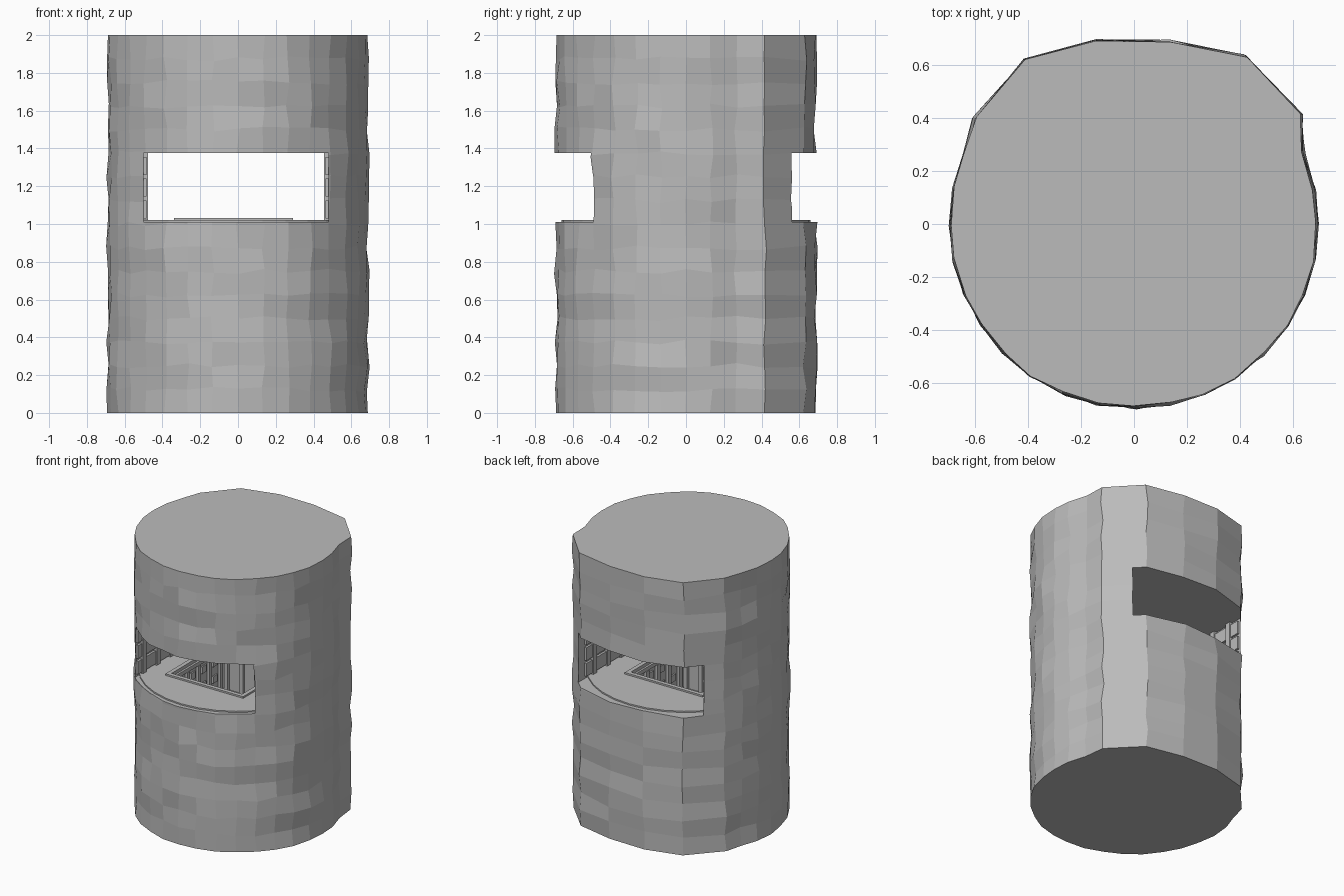
import bpy, bmesh, math, random

random.seed(7)
if "Cube" in bpy.data.objects:
    bpy.data.objects.remove(bpy.data.objects["Cube"], do_unlink=True)


def material(name, rgb):
    m = bpy.data.materials.new(name)
    m.use_nodes = True
    m.diffuse_color = (*rgb, 1)
    m.node_tree.nodes["Principled BSDF"].inputs["Base Color"].default_value = (*rgb, 1)
    return m


stone = material("stone grey", (0.5, 0.5, 0.5))


def finish(name, bm):
    bmesh.ops.recalc_face_normals(bm, faces=bm.faces)
    me = bpy.data.meshes.new(name)
    bm.to_mesh(me)
    bm.free()
    ob = bpy.data.objects.new(name, me)
    bpy.context.collection.objects.link(ob)
    me.materials.append(stone)
    return ob


def boxes(name, spans):
    """One object from (low corner, high corner) pairs."""
    bm = bmesh.new()
    for lo, hi in spans:
        for v in bmesh.ops.create_cube(bm, size=1)["verts"]:
            v.co = [(a + b) / 2 + c * (b - a) for a, b, c in zip(lo, hi, v.co)]
    return finish(name, bm)


def cut(target, cutter, operation="DIFFERENCE"):
    mod = target.modifiers.new("cut", "BOOLEAN")
    mod.object, mod.operation, mod.solver = cutter, operation, "EXACT"
    bpy.context.view_layer.objects.active = target
    bpy.ops.object.modifier_apply(modifier=mod.name)
    bpy.data.objects.remove(cutter, do_unlink=True)


# Key dimensions: slot, pit
X0, X1, FLOOR, CEIL = -0.5, 0.48, 1.02, 1.375
PX0, PX1, PY0, PY1, PIT = -0.31, 0.26, -0.325, 0.265, 0.7


def slot_box():
    return boxes("slot_cutter", [((X0, -1, FLOOR - 0.01), (X1, 1, CEIL))])


def pit_box():
    return boxes("pit_cutter", [((PX0, PY0, PIT), (PX1, PY1, CEIL - 0.05))])


# Rough stone tower: jittered rings, coarser and squarer at the back
back = {3: 0.752, 5: 0.755, 7: 0.70, 9: 0.702, 11: 0.742, 13: 0.72}
steps = [k for k in range(32) if k not in (4, 6, 8, 10, 12)]
bm = bmesh.new()
rings = []
for row in range(17):
    ring = []
    for k in steps:
        end = row in (0, 16)
        r = back.get(k, 0.69) + random.uniform(-0.011, 0.009) * (0.6 if end else 1)
        a = math.radians(k * 11.25) + random.uniform(-0.014, 0.014)
        z = row / 8 + (0 if end else random.uniform(-0.014, 0.014))
        ring.append(bm.verts.new((r * math.cos(a), r * math.sin(a), z)))
    rings.append(ring)
n = len(steps)
for low, high in zip(rings, rings[1:]):
    for i in range(n):
        j = (i + 1) % n
        bm.faces.new((low[i], low[j], high[j], high[i]))
bm.faces.new(rings[0][::-1])
bm.faces.new(rings[-1])
tower = finish("stone_tower", bm)
cut(tower, slot_box())
cut(tower, pit_box())

# Deck plate, set in a little from the stone edge
bm = bmesh.new()
ring = [bm.verts.new((0.66 * math.cos(t * math.tau / 32), 0.66 * math.sin(t * math.tau / 32),
                      FLOOR - 0.02)) for t in range(32)]
top = bmesh.ops.extrude_face_region(bm, geom=[bm.faces.new(ring)])["geom"]
for v in top:
    if isinstance(v, bmesh.types.BMVert):
        v.co.z = FLOOR
deck = finish("hangar_deck", bm)
cut(deck, slot_box(), "INTERSECT")
cut(deck, pit_box())


# Stepped frame around the pit
def frame(inner, outer, z0, z1):
    a, b, c, d = PX0 - outer, PX1 + outer, PY0 - outer, PY1 + outer
    w = outer - inner
    return [((a, c, z0), (b, c + w, z1)), ((a, d - w, z0), (b, d, z1)),
            ((a, c + w, z0), (a + w, d - w, z1)), ((b - w, c + w, z0), (b, d - w, z1))]


boxes("pit_frame", frame(0.0, 0.03, FLOOR - 0.005, FLOOR + 0.012))
boxes("pit_inner_step", frame(-0.015, 0.0, FLOOR - 0.04, FLOOR - 0.012))

# Ribs and panels lining the pit walls
spans = []
for i in range(5):
    y = PY0 + 0.04 + i * (PY1 - PY0 - 0.08) / 4
    x = PX0 + 0.04 + i * (PX1 - PX0 - 0.08) / 4
    zt = FLOOR - 0.04
    spans += [((PX0, y - 0.015, PIT), (PX0 + 0.02, y + 0.015, zt)),
              ((PX1 - 0.02, y - 0.015, PIT), (PX1, y + 0.015, zt)),
              ((x - 0.015, PY0, PIT), (x + 0.015, PY0 + 0.02, zt)),
              ((x - 0.015, PY1 - 0.02, PIT), (x + 0.015, PY1, zt))]
    if i < 4:
        for z in (0.78, 0.9):
            spans += [((PX0, y + 0.045, z), (PX0 + 0.01, y + 0.095, z + 0.05)),
                      ((PX1 - 0.01, y + 0.045, z), (PX1, y + 0.095, z + 0.05))]
boxes("pit_wall_ribs", spans)

# Horizontal bands and upright posts on the two side walls of the slot
bands, posts = [], []
for wall, s in ((X0, 1), (X1, -1)):
    for z in (1.03, 1.145, 1.26):
        x = sorted((wall, wall + s * 0.016))
        bands.append(((x[0], -0.465, z), (x[1], 0.49, z + 0.095)))
    for i in range(6):
        y = -0.4 + i * 0.16
        x = sorted((wall, wall + s * 0.024))
        posts.append(((x[0], y - 0.02, FLOOR), (x[1], y + 0.02, CEIL)))
boxes("side_wall_bands", bands)
boxes("side_wall_posts", posts)
